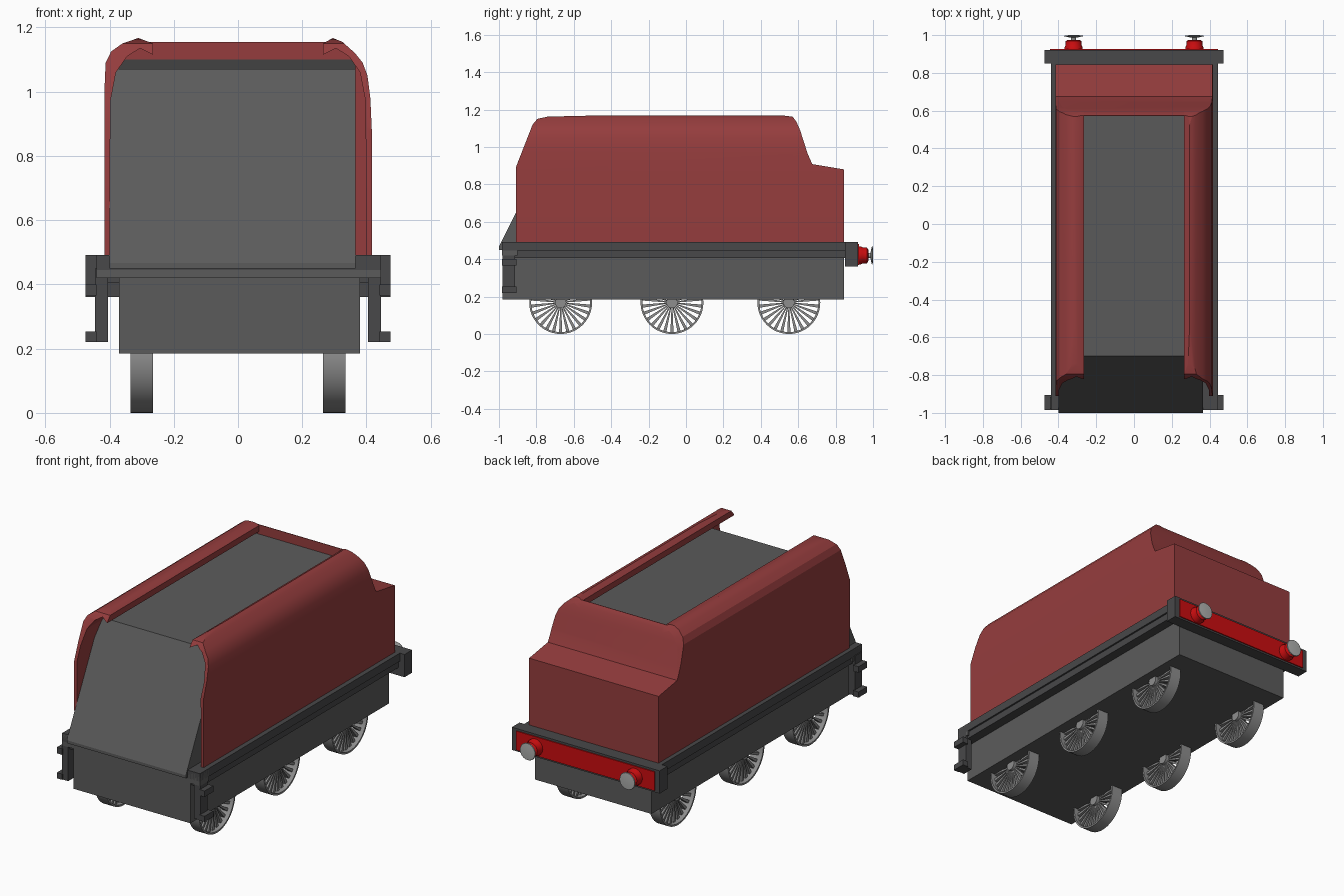
import bpy, bmesh, math
from mathutils import Matrix, Vector

if "Cube" in bpy.data.objects:
    bpy.data.objects.remove(bpy.data.objects["Cube"])


def material(name, rgb):
    m = bpy.data.materials.new(name)
    m.diffuse_color = (*rgb, 1)
    m.use_nodes = True
    m.node_tree.nodes["Principled BSDF"].inputs["Base Color"].default_value = m.diffuse_color
    return m


MAROON = material("maroon", (0.30, 0.046, 0.047))
GREY = material("grey", (0.105, 0.105, 0.105))
DARK = material("dark grey", (0.065, 0.065, 0.067))
RED = material("bright red", (0.60, 0.004, 0.005))
STEEL = material("steel", (0.27, 0.27, 0.27))
PALE = material("pale steel", (0.42, 0.43, 0.42))


def finish(name, bm, mat, smooth=None):
    bmesh.ops.recalc_face_normals(bm, faces=bm.faces)
    me = bpy.data.meshes.new(name)
    bm.to_mesh(me)
    bm.free()
    ob = bpy.data.objects.new(name, me)
    bpy.context.collection.objects.link(ob)
    me.materials.append(mat)
    if smooth:
        shade(ob, smooth)
    return ob


def select(ob):
    bpy.ops.object.select_all(action='DESELECT')
    ob.select_set(True)
    bpy.context.view_layer.objects.active = ob


def shade(ob, angle):
    select(ob)
    bpy.ops.object.shade_smooth_by_angle(angle=math.radians(angle))


def add_box(bm, x, y, z):
    mat = Matrix.Translation(((x[0] + x[1]) / 2, (y[0] + y[1]) / 2, (z[0] + z[1]) / 2))
    mat = mat @ Matrix.Diagonal((x[1] - x[0], y[1] - y[0], z[1] - z[0], 1))
    bmesh.ops.create_cube(bm, size=1, matrix=mat)


def box(name, x, y, z, mat):
    bm = bmesh.new()
    add_box(bm, x, y, z)
    return finish(name, bm, mat)


def prism(name, pts, lo, hi, axis, mat):
    """Extrude a (y,z) outline along x, or an (x,z) outline along y."""
    bm = bmesh.new()
    co = (lambda p: (lo, *p)) if axis == 'x' else (lambda p: (p[0], lo, p[1]))
    face = bm.faces.new([bm.verts.new(co(p)) for p in pts])
    geo = bmesh.ops.extrude_face_region(bm, geom=[face])['geom']
    step = Vector((hi - lo, 0, 0) if axis == 'x' else (0, hi - lo, 0))
    bmesh.ops.translate(bm, vec=step, verts=[v for v in geo if isinstance(v, bmesh.types.BMVert)])
    return finish(name, bm, mat)


def lathe(bm, rings, segs, matrix, closed=False):
    """Revolve (radius, offset) points about local z; capped unless closed."""
    loops = [[bm.verts.new(matrix @ Vector((r * math.cos(2 * math.pi * i / segs),
                                            r * math.sin(2 * math.pi * i / segs), h)))
              for i in range(segs)] for r, h in rings]
    pairs = list(zip(loops, loops[1:])) + ([(loops[-1], loops[0])] if closed else [])
    for a, b in pairs:
        for i in range(segs):
            j = (i + 1) % segs
            bm.faces.new((a[i], a[j], b[j], b[i]))
    if not closed:
        bm.faces.new(loops[0])
        bm.faces.new(loops[-1])


# Body side outline, used to trim the curved walls and the rear tank
OUTLINE = [(-0.91, 0.48), (-0.91, 0.89), (-0.82, 1.12), (-0.795, 1.15), (-0.74, 1.162),
           (-0.4, 1.17), (0.5, 1.17), (0.57, 1.162), (0.59, 1.135), (0.61, 1.09),
           (0.65, 0.965), (0.675, 0.908), (0.845, 0.88), (0.845, 0.48)]
trim = prism("trim_cutter", OUTLINE, -0.6, 0.6, 'x', MAROON)
trim.hide_render = True


def trimmed(ob):
    mod = ob.modifiers.new("trim", 'BOOLEAN')
    mod.operation = 'INTERSECT'
    mod.solver = 'EXACT'
    mod.object = trim
    select(ob)
    bpy.ops.object.modifier_apply(modifier=mod.name)
    shade(ob, 22)


# Curled side walls and rear tank
RIGHT = [(0.417, 0.45), (0.417, 0.87), (0.412, 0.98), (0.403, 1.05), (0.388, 1.09),
         (0.364, 1.12), (0.325, 1.155), (0.295, 1.167), (0.265, 1.15)]
LEFT = [(-0.415, 0.45), (-0.416, 1.0), (-0.412, 1.09), (-0.395, 1.125),
        (-0.36, 1.15), (-0.31, 1.167), (-0.265, 1.15)]
INNER = [(0.265, 1.115), (0.305, 1.135), (0.345, 1.11), (0.38, 1.06), (0.397, 0.97), (0.4, 0.45)]
trimmed(prism("right_wall", RIGHT + INNER, -0.95, 0.9, 'y', MAROON))
trimmed(prism("left_wall", LEFT + [(-x, z) for x, z in INNER], -0.95, 0.9, 'y', MAROON))
trimmed(prism("rear_tank", [(0.416, 0.46), *RIGHT[1:-2], (0.28, 1.155), (-0.28, 1.155),
                            *LEFT[::-1][2:]], 0.572, 0.9, 'y', MAROON))
bpy.data.objects.remove(trim)

# Coal bunker with sloping front
prism("bunker", [(-1.0, 0.45), (-1.0, 0.467), (-0.70, 1.07), (0.575, 1.10), (0.575, 0.45)],
      -0.40, 0.365, 'x', GREY)

# Chassis and running plate
box("chassis", (-0.37, 0.38), (-0.98, 0.845), (0.185, 0.43), GREY)
box("running_plate", (-0.44, 0.445), (-0.985, 0.87), (0.445, 0.492), DARK)
box("valance", (-0.43, 0.435), (-0.97, 0.87), (0.405, 0.446), DARK)
box("front_beam", (-0.44, 0.445), (-0.985, -0.9), (0.42, 0.491), GREY)

# Rear beam with painted face
box("rear_beam", (-0.475, 0.475), (0.85, 0.92), (0.36, 0.492), DARK)
box("beam_face", (-0.445, 0.445), (0.919, 0.926), (0.37, 0.48), RED)

# Front step brackets
for side, s in (("left", -1), ("right", 1)):
    bm = bmesh.new()
    span = lambda a, b: tuple(sorted((s * a, s * b)))
    add_box(bm, span(0.405, 0.445), (-0.98, -0.915), (0.22, 0.45))
    for z in ((0.22, 0.253), (0.365, 0.40)):
        add_box(bm, span(0.44, 0.475), (-0.985, -0.905), z)
    finish(side + "_step_bracket", bm, DARK)

# Spoked wheels
R, SPOKES = 0.168, 26
for side, s in (("left", -1), ("right", 1)):
    for n, y in enumerate((-0.67, -0.075, 0.55), 1):
        bm = bmesh.new()
        place = Matrix.Translation((s * 0.30, y, R)) @ Matrix.Rotation(math.pi / 2, 4, 'Y')
        lathe(bm, [(R, -0.035), (R, 0.035), (R - 0.01, 0.035), (R - 0.01, -0.035)], 48, place, True)
        finish(f"{side}_wheel_rim_{n}", bm, STEEL, 40)
        bm = bmesh.new()
        lathe(bm, [(0.03, -0.03), (0.03, 0.03)], 24, place)
        for k in range(SPOKES):
            turn = place @ Matrix.Rotation(2 * math.pi * k / SPOKES, 4, 'Z')
            quad = [(0.02, -0.0025), (R - 0.007, -0.0085), (R - 0.007, 0.0085), (0.02, 0.0025)]
            lo, hi = ([bm.verts.new(turn @ Vector((px, py, h))) for px, py in quad]
                      for h in (-0.012, 0.012))
            bm.faces.new(lo)
            bm.faces.new(hi)
            for i in range(4):
                j = (i + 1) % 4
                bm.faces.new((lo[i], lo[j], hi[j], hi[i]))
        finish(f"{side}_wheel_spokes_{n}", bm, STEEL)

# Buffers
for side, s in (("left", -1), ("right", 1)):
    place = Matrix.Translation((s * 0.32, 0, 0.42)) @ Matrix.Rotation(-math.pi / 2, 4, 'X')
    bm = bmesh.new()
    lathe(bm, [(0.048, 0.915), (0.048, 0.935), (0.043, 0.945), (0.042, 0.968), (0.03, 0.975)], 24, place)
    finish(side + "_buffer_housing", bm, RED, 30)
    bm = bmesh.new()
    lathe(bm, [(0.014, 0.97), (0.014, 0.986), (0.05, 0.994), (0.048, 0.998), (0.02, 1.0)], 24, place)
    finish(side + "_buffer_head", bm, PALE, 30)
